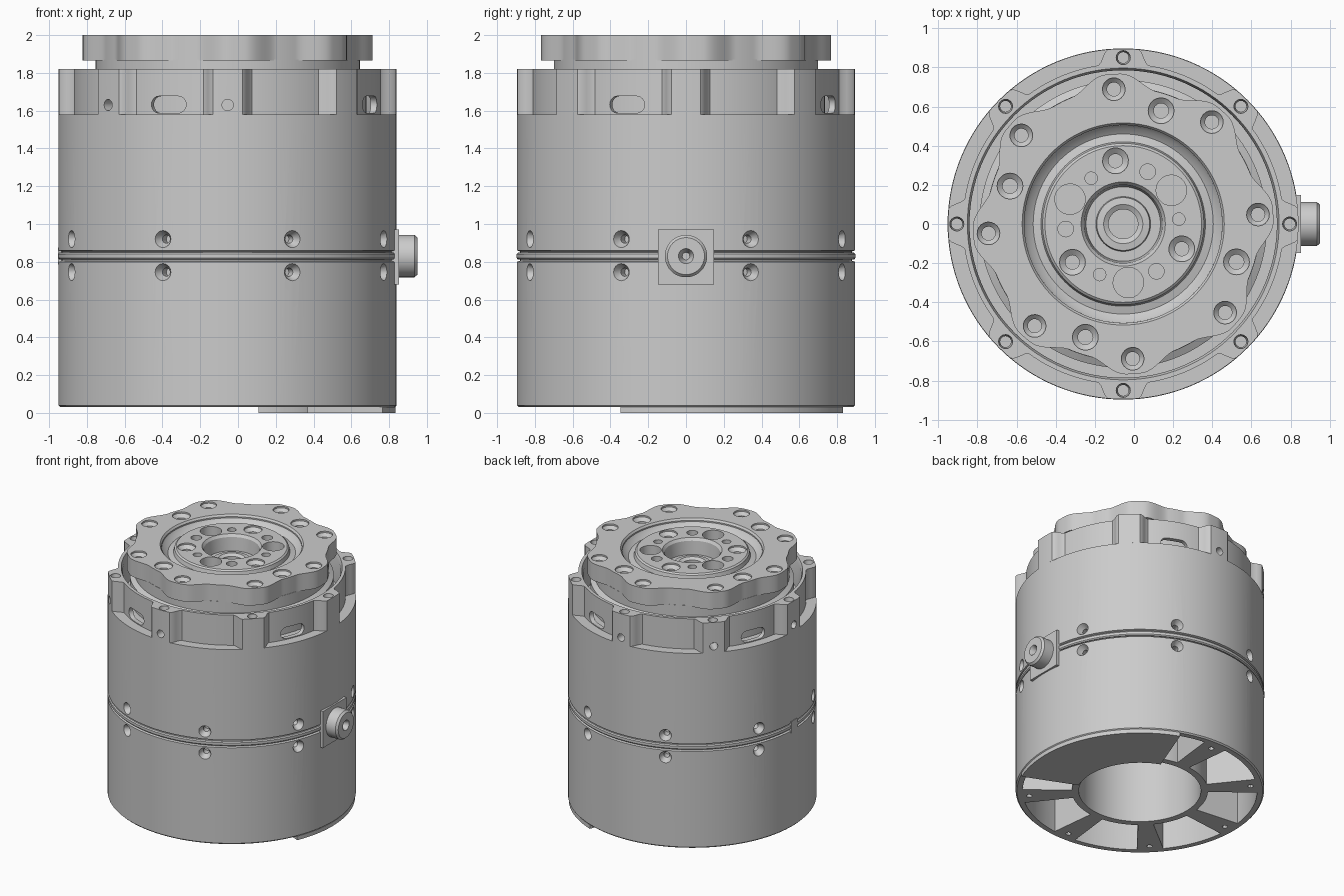
import bpy, bmesh
from math import sin, cos, pi, radians, hypot
from mathutils import Matrix, Vector

if "Cube" in bpy.data.objects:
    bpy.data.objects.remove(bpy.data.objects["Cube"])

CX = -0.055  # axis of the housing


def T(x, y, z):
    return Matrix.Translation((x, y, z))


def polar(r, deg, z):
    """Upright frame at radius r and angle deg, local x pointing outwards."""
    return Matrix.Rotation(radians(deg), 4, 'Z') @ T(r, 0, z)


def radial(r, deg, z):
    """Frame whose local z points outwards from the axis."""
    return polar(r, deg, z) @ Matrix.Rotation(pi / 2, 4, 'Y')


def lathe(bm, profile, segs=24, m=Matrix()):
    """Spin (r, z) points; points with r = 0 become poles."""
    rings = []
    for r, z in profile:
        n = 1 if r == 0 else segs
        rings.append([bm.verts.new(m @ Vector((r * cos(2 * pi * i / segs),
                                               r * sin(2 * pi * i / segs), z))) for i in range(n)])
    faces = []
    for a, b in zip(rings, rings[1:]):
        for i in range(segs):
            j = (i + 1) % segs
            q = [a[i % len(a)], a[j % len(a)], b[j % len(b)], b[i % len(b)]]
            faces.append(bm.faces.new(list(dict.fromkeys(q))))
    bmesh.ops.recalc_face_normals(bm, faces=faces)


def prism(bm, outline, z0, z1, m=Matrix()):
    lo = [bm.verts.new(m @ Vector((x, y, z0))) for x, y in outline]
    hi = [bm.verts.new(m @ Vector((x, y, z1))) for x, y in outline]
    n = len(lo)
    faces = [bm.faces.new(lo[::-1]), bm.faces.new(hi)]
    faces += [bm.faces.new((lo[i], lo[(i + 1) % n], hi[(i + 1) % n], hi[i])) for i in range(n)]
    bmesh.ops.recalc_face_normals(bm, faces=faces)


def sector(r0, r1, a0, a1, n=16):
    arc = [radians(a0 + (a1 - a0) * i / n) for i in range(n + 1)]
    return [(r1 * cos(a), r1 * sin(a)) for a in arc] + [(r0 * cos(a), r0 * sin(a)) for a in arc[::-1]]


def hole(r, depth, sink=None):
    """Cutter profile for a round hole, optionally countersunk."""
    s = sink or r
    return [(0, -depth), (r, -depth), (r, -0.035), (s, -0.012), (s, 0.03), (0, 0.03)]


def make(name, bm, cutter=None):
    def to_obj(n, b):
        me = bpy.data.meshes.new(n)
        b.to_mesh(me)
        b.free()
        o = bpy.data.objects.new(n, me)
        o.location.x = CX
        bpy.context.collection.objects.link(o)
        return o
    ob = to_obj(name, bm)
    if cutter:
        cut = to_obj(name + "_cutter", cutter)
        cut.hide_render = True
        mod = ob.modifiers.new("cut", 'BOOLEAN')
        mod.object, mod.solver, mod.use_self = cut, 'EXACT', True
        bpy.context.view_layer.update()
        me = bpy.data.meshes.new_from_object(ob.evaluated_get(bpy.context.evaluated_depsgraph_get()))
        ob.modifiers.clear()
        ob.data = me
        bpy.data.objects.remove(cut)
    bpy.ops.object.select_all(action='DESELECT')
    ob.select_set(True)
    bpy.context.view_layer.objects.active = ob
    bpy.ops.object.shade_smooth_by_angle(angle=radians(30))
    return ob


# Housing: drum with seam groove, inner core and bottom bore
bm, cut = bmesh.new(), bmesh.new()
lathe(bm, [(0, 0.75), (0.44, 0.75), (0.44, 0.03), (0.885, 0.03), (0.895, 0.04),
           (0.895, 0.80), (0.88, 0.805), (0.88, 0.855), (0.895, 0.86), (0.895, 1.58),
           (0.785, 1.58), (0.735, 1.58), (0.735, 1.76), (0.70, 1.78), (0.70, 1.87),
           (0.51, 1.87), (0.51, 1.70), (0, 1.70)], 128)
for k in range(8):
    mid = 22.5 + 45 * k
    prism(cut, sector(0.49, 0.845, mid - 16, mid + 16), -0.1, 0.35)      # bottom pockets
    lathe(cut, hole(0.02, 0.1), 12, polar(0.80, 45 * k, 0.03))           # spoke holes
    for z in (0.745, 0.92):                                              # screw recesses
        lathe(cut, [(0, -0.10), (0.022, -0.10), (0.022, -0.045), (0.03, -0.035),
                    (0.05, 0.01), (0.05, 0.04), (0, 0.04)], 16, radial(0.895, mid, z))
make("housing", bm, cut)

# Seam bead
bm = bmesh.new()
lathe(bm, [(0.87, 0.812), (0.89, 0.812), (0.897, 0.82), (0.897, 0.84), (0.89, 0.848), (0.87, 0.848)], 128)
make("seam_bead", bm)

# Crown: thin ring with eight full-radius bosses and four slotted pockets
bm, cut = bmesh.new(), bmesh.new()
outline = []
for i in range(360):
    d = abs((i + 22.5) % 45 - 22.5)
    t = min(max((d - 5) / 4, 0), 1)
    r = 0.895 - 0.075 * t * t * (3 - 2 * t)
    outline.append((r * cos(radians(i)), r * sin(radians(i))))
prism(bm, outline, 1.58, 1.82)
lathe(cut, [(0, 1.5), (0.785, 1.5), (0.785, 1.79), (0.80, 1.83), (0.80, 1.9), (0, 1.9)], 128)
for k in range(8):
    lathe(cut, hole(0.028, 0.15, 0.036), 16, polar(0.85, 45 * k, 1.82))
for a in (90, 135, 180, 225, 270):
    lathe(cut, [(0, -0.15), (0.03, -0.15), (0.03, 0.05), (0, 0.05)], 16, radial(0.895, a, 1.63))
slot = [(0.045 * cos(a), 0.045 * sin(a) + (0.055 if 0 <= i < 9 else -0.055))
        for i, a in enumerate([pi * j / 8 for j in range(9)] + [pi + pi * j / 8 for j in range(9)])]
for k in range(4):
    prism(cut, slot, -0.1, 0.1, radial(0.80, 67.5 + 90 * k, 1.632))
make("crown", bm, cut)

# Top flange: eight lobes with bolt holes, four inner bolts
bm, cut = bmesh.new(), bmesh.new()
outline = []
for i in range(360):
    d = abs((i - 4 + 22.5) % 45 - 22.5)
    t = min(max((d - 3) / 15, 0), 1)
    r = 0.768 - 0.07 * t * t * (3 - 2 * t)
    outline.append((r * cos(radians(i)), r * sin(radians(i))))
prism(bm, outline, 1.865, 2.0)
lathe(cut, [(0, 1.8), (0.505, 1.8), (0.505, 1.985), (0.52, 2.005), (0.52, 2.1), (0, 2.1)], 128)
for k in range(8):
    lathe(cut, hole(0.035, 0.12, 0.058), 20, polar(0.69, 4 + 45 * k, 2.0))
for k in range(4):
    lathe(cut, hole(0.038, 0.12, 0.066), 20, polar(0.61, -18.5 + 90 * k, 2.0))
make("top_flange", bm, cut)

# Rotating hub: dished disc with three-fold hole pattern and stepped bore
bm, cut = bmesh.new(), bmesh.new()
lathe(bm, [(0, 1.78), (0.075, 1.78), (0.075, 1.87), (0.10, 1.885), (0.135, 1.88), (0.14, 1.86),
           (0.19, 1.86), (0.20, 1.965), (0.215, 1.985), (0.40, 1.985), (0.412, 1.975), (0.42, 1.945),
           (0.46, 1.935), (0.49, 1.955), (0.505, 1.975), (0.505, 1.69), (0, 1.69)], 96)
for k in range(3):
    a = 120 * k
    lathe(cut, hole(0.078, 0.12), 24, polar(0.30, 35 + a, 1.985))
    lathe(cut, hole(0.036, 0.12, 0.066), 20, polar(0.325, 97 + a, 1.985))
    lathe(cut, hole(0.04, 0.10), 16, polar(0.295, 65 + a, 1.985))
    lathe(cut, hole(0.032, 0.10), 16, polar(0.285, 5 + a, 1.985))
make("output_hub", bm, cut)

# Side connector: square plate and round plug on +x
bm = bmesh.new()
prism(bm, [(-0.145, -0.148), (0.145, -0.148), (0.145, 0.148), (-0.145, 0.148)], -0.06, 0.012,
      radial(0.895, 0, 0.825))
make("connector_plate", bm)
bm = bmesh.new()
lathe(bm, [(0, -0.02), (0.112, -0.02), (0.112, 0.095), (0.098, 0.11), (0.04, 0.11),
           (0.03, 0.09), (0.02, 0.05), (0, 0.05)], 40, radial(0.895, 0, 0.83))
make("connector_plug", bm)

# Small clasp over the seam on the far side
bm = bmesh.new()
prism(bm, [(-0.045, -0.04), (0.045, -0.04), (0.045, 0.04), (-0.045, 0.04)], -0.03, 0.004,
      radial(0.895, 180, 0.83))
make("seam_clasp", bm)

# Cover plate under part of the base
bm = bmesh.new()
prism(bm, sector(0.46, 0.89, -23, 69, 40), 0.0, 0.032)
make("base_cover", bm)
